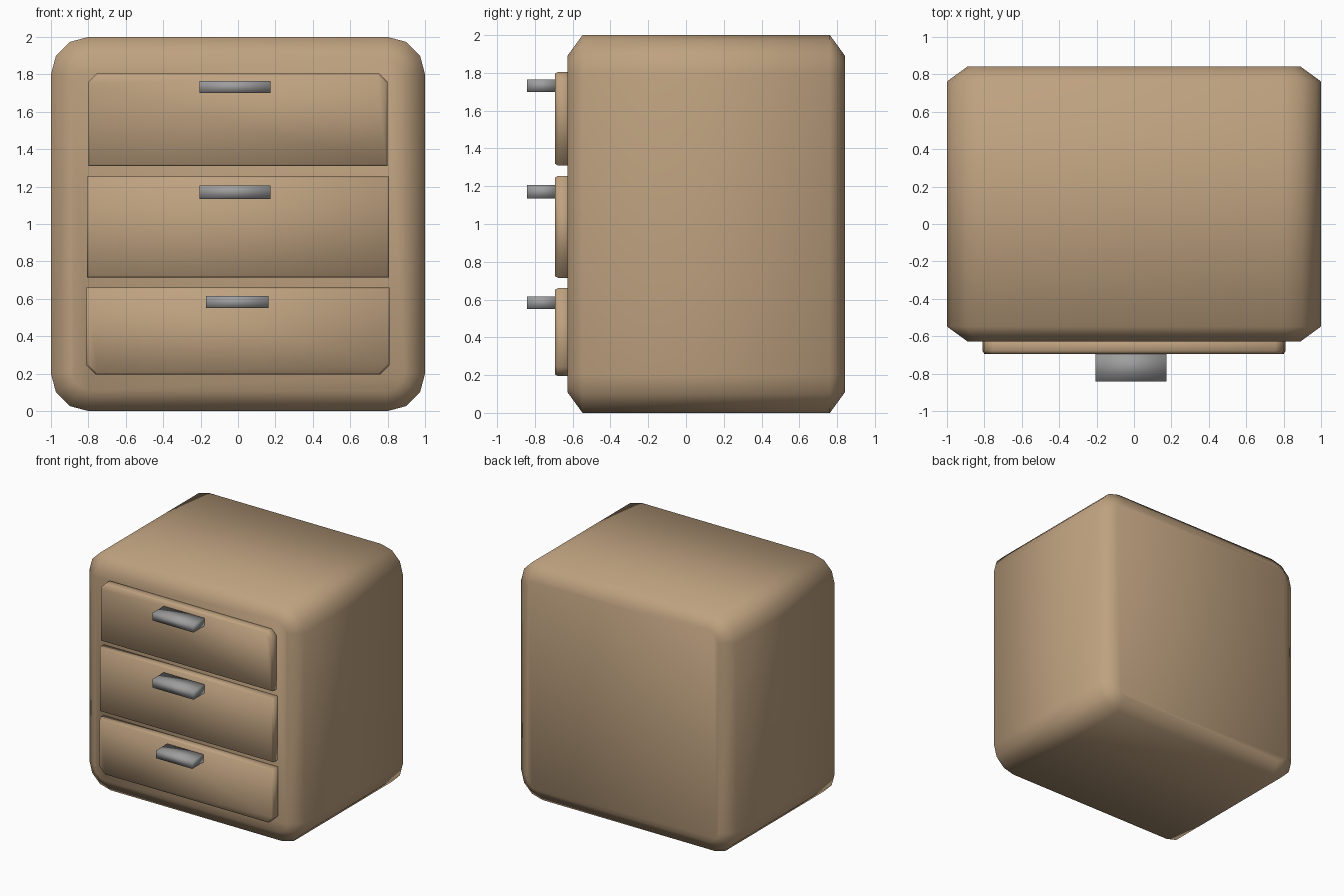
import bpy, bmesh, math

if "Cube" in bpy.data.objects:
    bpy.data.objects.remove(bpy.data.objects["Cube"])


def material(name, rgb):
    m = bpy.data.materials.new(name)
    m.diffuse_color = (*rgb, 1)
    m.use_nodes = True
    m.node_tree.nodes["Principled BSDF"].inputs["Base Color"].default_value = m.diffuse_color
    return m


wood = material("tan_wood", (0.52, 0.36, 0.215))
metal = material("grey_metal", (0.34, 0.34, 0.34))


def outline(x0, x1, z0, z1, radii, seg):
    """Rectangle in xz; radii for corners top right, top left, bottom left, bottom right."""
    pts = []
    corners = [(x1, z1, -1, -1), (x0, z1, 1, -1), (x0, z0, 1, 1), (x1, z0, -1, 1)]
    for i, ((x, z, sx, sz), r) in enumerate(zip(corners, radii)):
        if r == 0:
            pts.append((x, z))
            continue
        for k in range(seg + 1):
            a = math.pi / 2 * (i + k / seg)
            pts.append((x + sx * r + r * math.cos(a), z + sz * r + r * math.sin(a)))
    return pts


def loft(name, rings, mat):
    """Join outlines placed at successive y positions and cap both ends."""
    bm = bmesh.new()
    loops = [[bm.verts.new((x, y, z)) for x, z in pts] for y, pts in rings]
    n = len(loops[0])
    for a, b in zip(loops, loops[1:]):
        for i in range(n):
            j = (i + 1) % n
            bm.faces.new((a[i], a[j], b[j], b[i]))
    bm.faces.new(loops[0])
    bm.faces.new(loops[-1])
    bmesh.ops.recalc_face_normals(bm, faces=bm.faces)
    for f in bm.faces:
        f.smooth = True
    me = bpy.data.meshes.new(name)
    bm.to_mesh(me)
    bm.free()
    me.materials.append(mat)
    ob = bpy.data.objects.new(name, me)
    bpy.context.collection.objects.link(ob)
    return ob


# Cabinet body: rounded block with bevelled front and back
big = outline(-1, 1, 0, 2, [0.2] * 4, 3)
small = outline(-0.89, 0.89, 0.11, 1.89, [0.09] * 4, 3)
loft("cabinet_body", [(-0.628, small), (-0.548, big), (0.762, big), (0.842, small)], wood)

# Drawer fronts: half width, bottom, top, top corner cut, bottom corner cut
drawers = [("top", 0.80, 1.31, 1.805, 0.045, 0),
           ("middle", 0.807, 0.715, 1.255, 0, 0),
           ("bottom", 0.81, 0.195, 0.66, 0, 0.05)]
for label, w, z0, z1, ct, cb in drawers:
    radii = [ct, ct, cb, cb]
    outer = outline(-w, w, z0, z1, radii, 1)
    e = 0.009
    inner = outline(-w + e, w - e, z0 + e, z1 - e, radii, 1)
    loft(label + "_drawer", [(-0.60, outer), (-0.678, outer), (-0.694, inner)], wood)

# Handles
handles = [("top", -0.205, 0.175, 1.70, 1.765),
           ("middle", -0.205, 0.175, 1.135, 1.207),
           ("bottom", -0.172, 0.164, 0.55, 0.616)]
for label, x0, x1, z0, z1 in handles:
    box = outline(x0, x1, z0, z1, [0] * 4, 1)
    loft(label + "_handle", [(-0.68, box), (-0.842, box)], metal)
